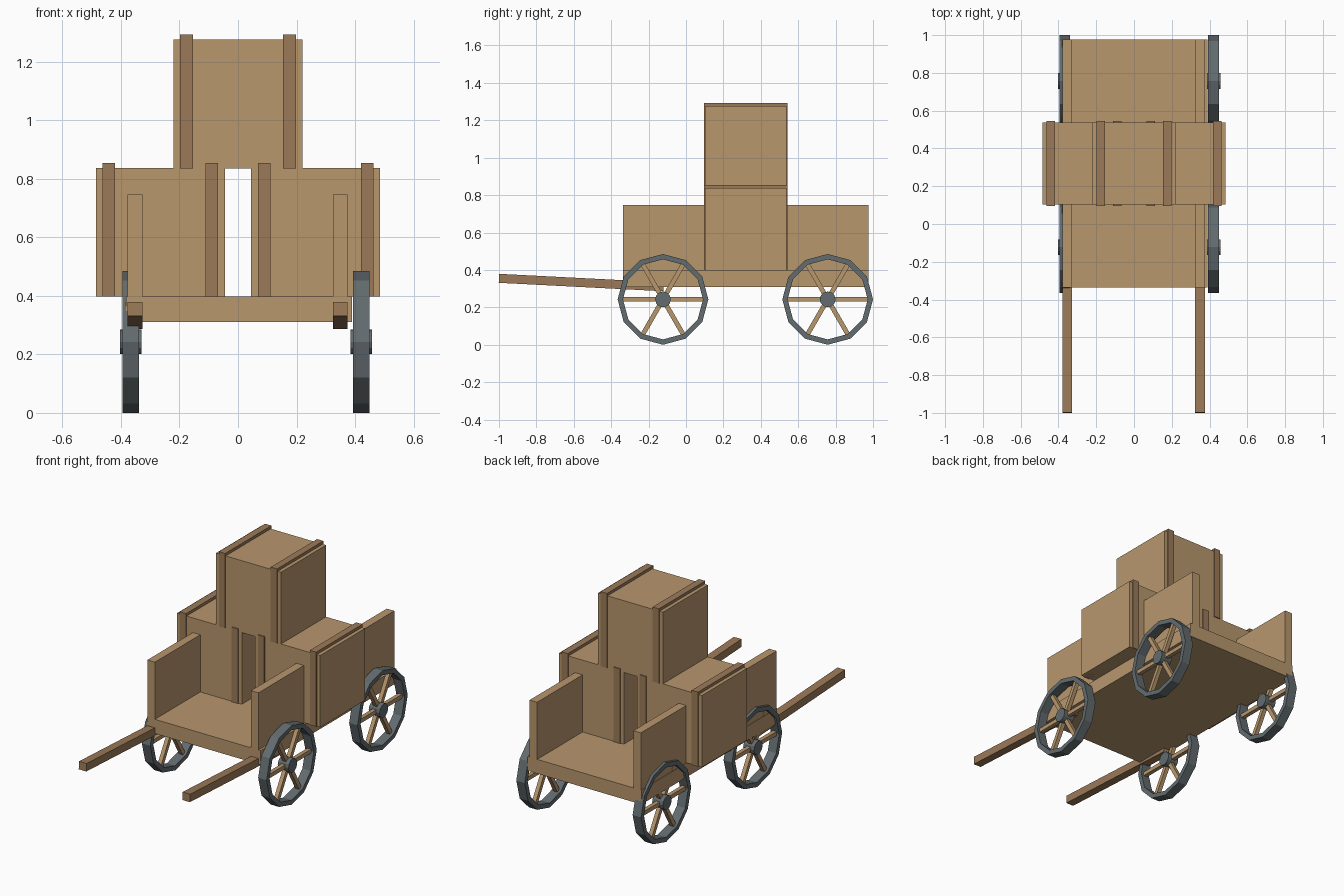
import bpy, bmesh
from math import pi, sin, cos, atan2, hypot
from mathutils import Matrix

if "Cube" in bpy.data.objects:
    bpy.data.objects.remove(bpy.data.objects["Cube"])


def material(name, rgb):
    m = bpy.data.materials.new(name)
    m.diffuse_color = (*rgb, 1)
    m.use_nodes = True
    m.node_tree.nodes["Principled BSDF"].inputs["Base Color"].default_value = m.diffuse_color
    return m


WOOD = material("light_wood", (0.48, 0.31, 0.155))
DARK = material("dark_wood", (0.33, 0.195, 0.098))
IRON = material("iron", (0.125, 0.15, 0.16))


def finish(name, bm, mat):
    bmesh.ops.recalc_face_normals(bm, faces=bm.faces)
    mesh = bpy.data.meshes.new(name)
    bm.to_mesh(mesh)
    bm.free()
    mesh.materials.append(mat)
    ob = bpy.data.objects.new(name, mesh)
    bpy.context.collection.objects.link(ob)
    return ob


def add_box(bm, x, y, z, xform=Matrix()):
    """Box from (min, max) pairs on each axis."""
    pairs = (x, y, z)
    mid = [(a + b) / 2 for a, b in pairs]
    size = [b - a for a, b in pairs]
    m = xform @ Matrix.Translation(mid) @ Matrix.Diagonal((*size, 1))
    bmesh.ops.create_cube(bm, size=1, matrix=m)


def box(name, x, y, z, mat, xform=Matrix()):
    bm = bmesh.new()
    add_box(bm, x, y, z, xform)
    return finish(name, bm, mat)


# Flat bed and the two side boards
box("bed", (-0.382, 0.39), (-0.337, 0.977), (0.31, 0.397), WOOD)
for side, x in (("left", -0.3525), ("right", 0.3495)):
    box(side + "_side_board", (x - 0.0255, x + 0.0255), (-0.337, 0.977), (0.397, 0.747), WOOD)
    # Pulling shaft, sloping up toward the front
    dy, dz = -0.88, 0.045
    slope = Matrix.Translation((x, -0.12, 0.31)) @ Matrix.Rotation(-atan2(dz, -dy), 4, 'X')
    box(side + "_shaft", (-0.0255, 0.0255), (-hypot(dy, dz), 0), (-0.024, 0.024), DARK, slope)

# Three crates, each with two straps around it
S = 0.44
for name, x, z in (("left", -0.265, 0.397), ("right", 0.265, 0.397), ("top", 0, 0.836)):
    box(name + "_crate", (x - S / 2, x + S / 2), (0.102, 0.538), (z, z + S), WOOD)
    for i, dx in enumerate((-0.176, 0.176)):
        box(f"{name}_crate_strap_{i + 1}", (x + dx - 0.0215, x + dx + 0.0215),
            (0.096, 0.544), (z, z + S + 0.017), DARK)

# Wheels
R, R_IN, CZ = 0.2425, 0.214, 0.2425


def wheel(name, cx, cy):
    at = Matrix.Translation((cx, cy, CZ))
    # Twelve-sided rim: square section swept round the axle
    bm = bmesh.new()
    rings = []
    for i in range(12):
        a = i * pi / 6
        rings.append([bm.verts.new(at @ Matrix.Translation((dx, r * cos(a), r * sin(a))).translation)
                      for dx, r in ((-0.0285, R), (0.0285, R), (0.0285, R_IN), (-0.0285, R_IN))])
    for i in range(12):
        p, q = rings[i], rings[(i + 1) % 12]
        for j in range(4):
            k = (j + 1) % 4
            bm.faces.new((p[j], p[k], q[k], q[j]))
    finish(name + "_rim", bm, IRON)
    # Hub
    bm = bmesh.new()
    bmesh.ops.create_cone(bm, cap_ends=True, segments=12, radius1=0.042, radius2=0.042,
                          depth=0.073, matrix=at @ Matrix.Rotation(pi / 2, 4, 'Y'))
    finish(name + "_hub", bm, IRON)
    # Six spokes
    bm = bmesh.new()
    for i in range(6):
        add_box(bm, (-0.0125, 0.0125), (0.03, 0.218), (-0.0125, 0.0125),
                at @ Matrix.Rotation(i * pi / 3, 4, 'X'))
    finish(name + "_spokes", bm, WOOD)


for side, cx in (("left", -0.367), ("right", 0.421)):
    for end, cy in (("front", -0.123), ("back", 0.7575)):
        wheel(f"{end}_{side}_wheel", cx, cy)
